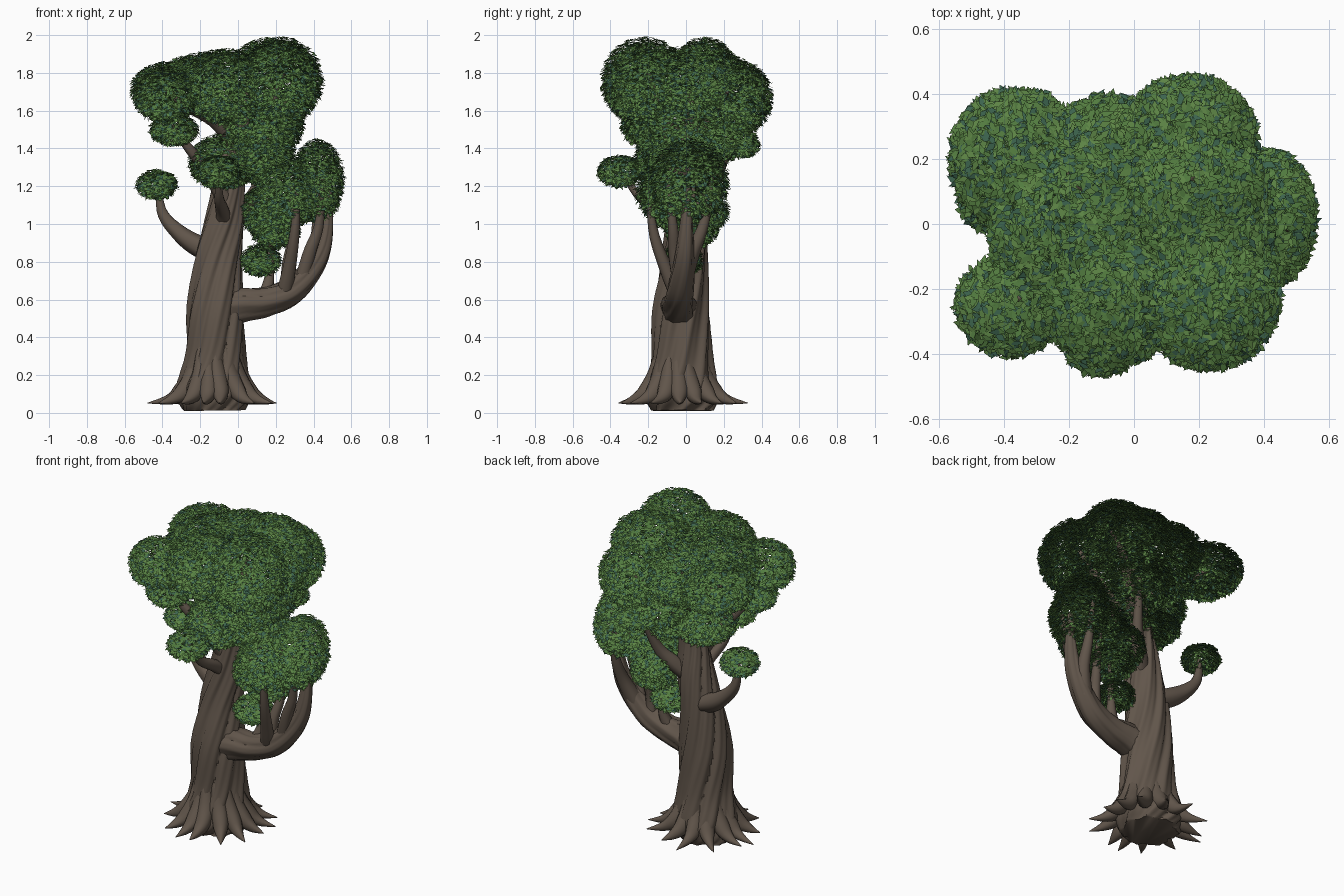
import bpy, math, random
from mathutils import Vector

random.seed(7)
if "Cube" in bpy.data.objects:
    bpy.data.objects.remove(bpy.data.objects["Cube"])


def material(name, rgb):
    m = bpy.data.materials.new(name)
    m.use_nodes = True
    m.diffuse_color = (*rgb, 1)
    m.node_tree.nodes["Principled BSDF"].inputs["Base Color"].default_value = (*rgb, 1)
    m.node_tree.nodes["Principled BSDF"].inputs["Roughness"].default_value = 0.9
    return m


BARK = material("brown bark", (0.12, 0.092, 0.07))
LEAVES = [material("mid green leaf", (0.085, 0.20, 0.05)),
          material("light green leaf", (0.11, 0.235, 0.06)),
          material("blue green leaf", (0.045, 0.125, 0.075))]


def add_object(name, verts, faces, mats):
    mesh = bpy.data.meshes.new(name)
    mesh.from_pydata(verts, [], faces)
    for m in mats:
        mesh.materials.append(m)
    ob = bpy.data.objects.new(name, mesh)
    bpy.context.collection.objects.link(ob)
    return ob


def spline(points, t):
    """Catmull-Rom value at t in 0..1 through (x, y, z, radius) points."""
    n = len(points) - 1
    i = min(int(t * n), n - 1)
    f = t * n - i
    p0, p1, p2, p3 = (Vector(points[min(max(k, 0), n)]) for k in range(i - 1, i + 3))
    return 0.5 * (2 * p1 + (p2 - p0) * f + (2 * p0 - 5 * p1 + 4 * p2 - p3) * f ** 2
                  + (3 * p1 - p0 - 3 * p2 + p3) * f ** 3)


def sweep(name, points, rings=14, sides=14, lobes=5, depth=0.06, twist=1.0):
    """Tapered, fluted and twisted tube along a path."""
    verts, faces = [], []
    side = None
    for r in range(rings + 1):
        t = r / rings
        p = spline(points, t)
        d = (spline(points, min(t + .02, 1)) - spline(points, max(t - .02, 0))).to_3d().normalized()
        if side is None:
            side = d.orthogonal() if abs(d.z) < 0.8 else Vector((1, 0, 0))
        side = (side - d * side.dot(d)).normalized()
        up = d.cross(side)
        for s in range(sides):
            a = math.tau * s / sides
            b = a - twist * t
            ridge = abs(math.cos(b * lobes / 2 + 0.5 * math.sin(b))) - 0.6
            fine = math.cos(b * (2 * lobes + 3) + 3 * t)
            rad = max(p[3], 0.002) * (1 + depth * (1.6 * ridge + 0.35 * fine))
            verts.append(p.to_3d() + (side * math.cos(a) + up * math.sin(a)) * rad)
    for r in range(rings):
        for s in range(sides):
            a, b = r * sides + s, r * sides + (s + 1) % sides
            faces.append((a, b, b + sides, a + sides))
    faces.append(tuple(reversed(range(sides))))
    faces.append(tuple(range(rings * sides, (rings + 1) * sides)))
    ob = add_object(name, verts, faces, [BARK])
    bpy.context.view_layer.objects.active = ob
    bpy.ops.object.select_all(action='DESELECT')
    ob.select_set(True)
    bpy.ops.object.shade_smooth_by_angle(angle=math.radians(50))


# Trunk with twisted strands
sweep("trunk", [(-.13, -.02, .012, .155), (-.13, -.02, .1, .185), (-.12, -.02, .3, .152),
                (-.12, -.025, .55, .142), (-.105, -.01, .8, .118), (-.07, 0, 1.02, .1),
                (-.045, 0, 1.22, .078), (0, .02, 1.45, .055), (.05, .02, 1.7, .02)],
      rings=60, sides=80, lobes=7, depth=.1, twist=3.4)

# Roots flaring around the foot
ROOTS = 14
for i in range(ROOTS):
    a = math.tau * (i + random.uniform(-.2, .2)) / ROOTS
    reach = random.uniform(.31, .37)
    bend = random.uniform(-.12, .12)

    def at(r, z, rad, turn=0):
        return (-.12 + r * math.cos(a + turn), -.03 + r * math.sin(a + turn), z, rad)
    sweep(f"root_{i + 1}", [at(.105, .34, .025, -.2), at(.13, .2, .045, -.05), at(.185, .11, .045),
                            at(.25, .07, .026, bend / 2), at(reach, .052, .002, bend)],
          sides=12, lobes=3)

# Large side limb and its upright shoots
sweep("large_limb", [(-.1, -.03, .54, .1), (.02, -.04, .57, .09), (.15, -.04, .59, .076),
                     (.29, -.03, .65, .068), (.41, -.01, .79, .054), (.465, 0, .95, .038),
                     (.48, .01, 1.2, .015)], rings=36, sides=40, lobes=6, depth=.08, twist=1.6)
SHOOTS = [
    [(.36, -.01, .72, .05), (.41, .04, .86, .038), (.42, .1, 1.02, .026), (.42, .14, 1.25, .01)],
    [(.24, -.04, .62, .045), (.27, -.1, .75, .036), (.3, -.17, .95, .026), (.32, -.2, 1.2, .01)],
    [(.26, -.03, .63, .04), (.265, -.03, .78, .032), (.29, .02, .95, .024), (.28, .04, 1.2, .01)],
    [(.33, -.03, .68, .04), (.38, -.06, .85, .034), (.43, -.07, 1.0, .025), (.45, -.1, 1.25, .01)],
    [(.13, -.03, .6, .04), (.16, -.01, .68, .03), (.17, 0, .78, .02), (.18, 0, 1.0, .01)],
]
for i, path in enumerate(SHOOTS):
    sweep(f"limb_shoot_{i + 1}", path)

# Branches leaving the trunk
BRANCHES = [
    [(-.1, .02, .84, .06), (-.22, .05, .89, .055), (-.32, .07, .96, .042), (-.4, .08, 1.06, .028), (-.42, .08, 1.2, .012)],
    [(-.07, -.02, .98, .04), (-.08, -.11, 1.06, .036), (-.1, -.24, 1.14, .025), (-.1, -.34, 1.27, .01)],
    [(-.05, -.03, 1.1, .05), (-.16, -.1, 1.28, .036), (-.26, -.16, 1.4, .025), (-.35, -.2, 1.52, .01)],
    [(-.05, 0, .98, .05), (.03, .08, 1.08, .045), (.1, .15, 1.2, .03), (.16, .24, 1.45, .015)],
    [(.0, .02, 1.4, .045), (-.12, .1, 1.55, .034), (-.25, .16, 1.62, .024), (-.38, .2, 1.72, .01)],
    [(.0, .0, 1.4, .045), (-.12, -.1, 1.54, .034), (-.25, -.18, 1.61, .024), (-.38, -.24, 1.7, .01)],
    [(-.03, 0, 1.2, .05), (.08, -.06, 1.4, .04), (.16, -.12, 1.58, .03), (.24, -.2, 1.8, .01)],
    [(0, .02, 1.35, .045), (.12, .1, 1.5, .035), (.24, .18, 1.62, .02), (.36, .22, 1.7, .008)],
]
for i, path in enumerate(BRANCHES):
    sweep(f"branch_{i + 1}", path, rings=18, sides=16)

# Leaf clusters: centre and radii of each ellipsoid
CLUSTERS = {
    "crown_front": ((.23, -.22, 1.76), (.22, .23, .23)),
    "crown_top": ((.18, .1, 1.79), (.24, .18, .2)),
    "crown_back": ((.17, .26, 1.67), (.21, .2, .2)),
    "crown_middle_front": ((-.07, -.2, 1.73), (.23, .24, .2)),
    "crown_middle_back": ((-.08, .16, 1.72), (.23, .24, .19)),
    "crown_right_back": ((-.36, .2, 1.71), (.21, .22, .15)),
    "crown_right_front": ((-.38, -.25, 1.68), (.17, .16, .15)),
    "crown_fill_right": ((-.16, 0, 1.74), (.29, .3, .17)),
    "crown_fill_left": ((.2, 0, 1.74), (.23, .3, .2)),
    "crown_core": ((.13, -.04, 1.54), (.22, .31, .2)),
    "crown_under_back": ((.1, .17, 1.48), (.2, .2, .15)),
    "crown_neck": ((-.08, -.08, 1.33), (.18, .2, .15)),
    "crown_neck_left": ((.1, 0, 1.37), (.2, .23, .15)),
    "left_outer": ((.42, .02, 1.23), (.14, .21, .22)),
    "left_inner": ((.26, -.04, 1.17), (.18, .23, .19)),
    "left_lower": ((.16, .02, 1.07), (.15, .21, .14)),
    "left_drop": ((.2, .03, .97), (.13, .14, .1)),
    "small_low": ((.12, -.02, .81), (.11, .11, .085)),
    "small_right": ((-.43, .08, 1.21), (.11, .11, .08)),
    "small_front": ((-.1, -.35, 1.28), (.12, .12, .085)),
    "small_right_upper": ((-.34, -.2, 1.5), (.13, .13, .085)),
    "small_back": ((.16, .31, 1.42), (.1, .08, .065)),
}


def buried(p, own):
    """True when p lies well inside some other cluster."""
    return any(sum(((p[k] - c[k]) / r[k]) ** 2 for k in range(3)) < 0.58
               for name, (c, r) in CLUSTERS.items() if name != own)


for name, (c, r) in CLUSTERS.items():
    verts, faces, tones = [], [], []
    area = 4 * math.pi * ((r[0] * r[1]) ** 1.6 / 3 + (r[0] * r[2]) ** 1.6 / 3
                          + (r[1] * r[2]) ** 1.6 / 3) ** (1 / 1.6)
    for _ in range(int(area * 8500)):
        n = Vector((random.gauss(0, 1), random.gauss(0, 1), random.gauss(0, 1))).normalized()
        shell = random.uniform(.8, 1.01)
        p = Vector([c[k] + n[k] * r[k] * shell for k in range(3)])
        if buried(p, name):
            continue
        # Leaves face mostly upwards, leaning outwards
        wobble = Vector([random.uniform(-.35, .35) for _ in range(3)])
        up = (n * .6 + Vector((0, 0, .9)) + wobble).normalized()
        spin = Vector((random.gauss(0, 1), random.gauss(0, 1), random.gauss(0, 1)))
        along = up.cross(spin).normalized()
        across = up.cross(along)
        size = random.uniform(.016, .023)
        k = len(verts)
        verts += [p - along * size, p - across * size * .5 - along * size * .2,
                  p + along * size, p + across * size * .5 - along * size * .2]
        faces.append((k, k + 3, k + 2, k + 1) if along.cross(across).dot(up) < 0
                     else (k, k + 1, k + 2, k + 3))
        tones.append(random.choices((0, 1, 2), (5, 3, 2))[0])
    ob = add_object(f"leaves_{name}", verts, faces, LEAVES)
    ob.data.polygons.foreach_set("material_index", tones)
